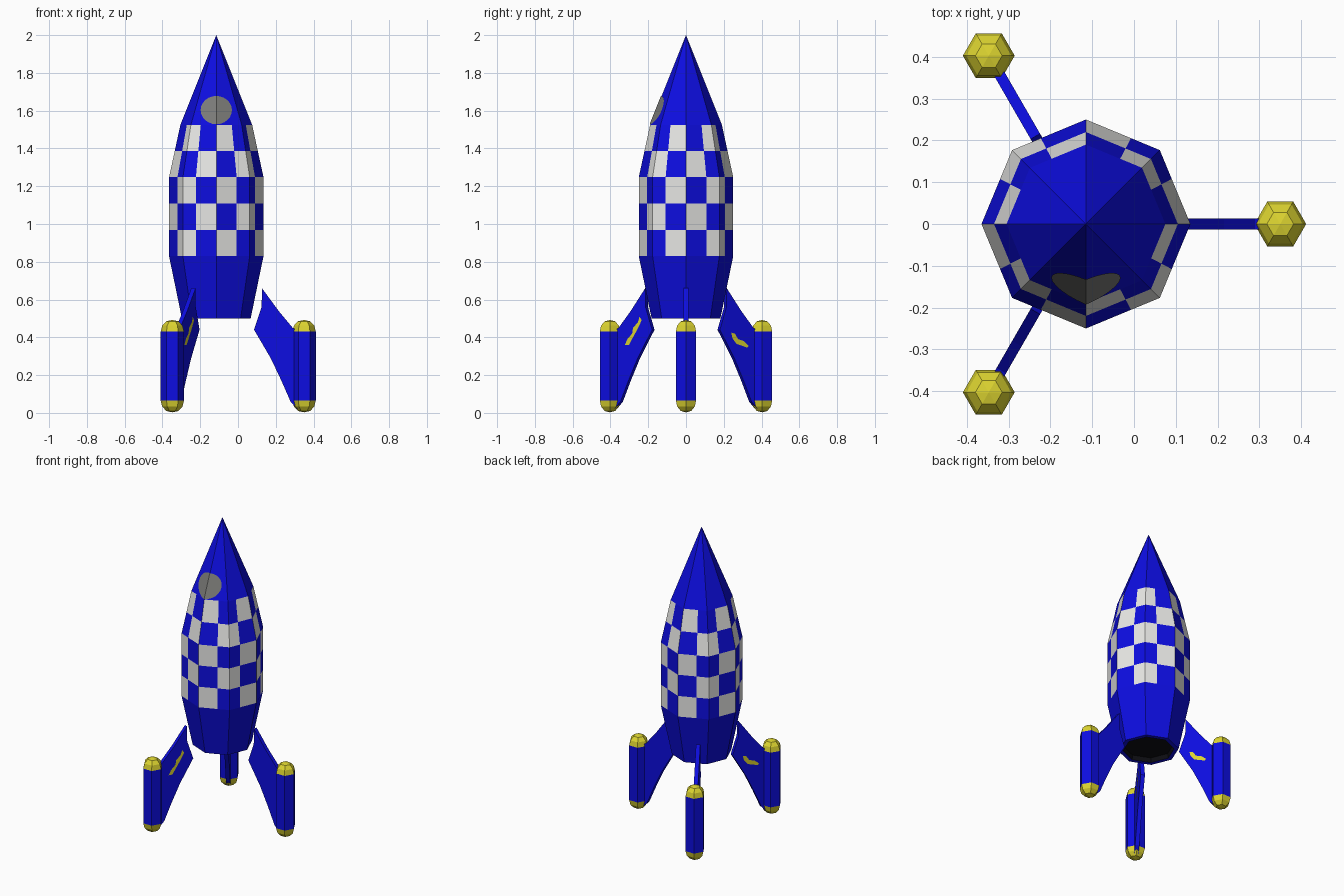
import bpy, bmesh, math

if "Cube" in bpy.data.objects:
    bpy.data.objects.remove(bpy.data.objects["Cube"])

AX = -0.115          # x of the hull axis
FOOT = 0.465         # distance of the foot pods from the axis


def material(name, r, g, b):
    m = bpy.data.materials.new(name)
    m.diffuse_color = (r, g, b, 1)
    m.use_nodes = True
    m.node_tree.nodes["Principled BSDF"].inputs["Base Color"].default_value = m.diffuse_color
    return m


BLUE = material("blue", 0.004, 0.004, 0.75)
WHITE = material("white", 0.8, 0.8, 0.78)
YELLOW = material("yellow", 0.72, 0.66, 0.03)
GREY = material("window grey", 0.2, 0.2, 0.19)
BLACK = material("nozzle black", 0.004, 0.004, 0.006)


def finish(name, bm, mats, angle=0.0, recalc=True):
    if recalc:
        bmesh.ops.recalc_face_normals(bm, faces=bm.faces[:])
    me = bpy.data.meshes.new(name)
    bm.to_mesh(me)
    bm.free()
    for m in mats:
        me.materials.append(m)
    ob = bpy.data.objects.new(name, me)
    ob.location = (AX, 0, 0)
    ob.rotation_euler = (0, 0, angle)
    bpy.context.collection.objects.link(ob)
    return ob


def lathe(section, profile, rule):
    """Sweep a unit section through (radius, z) rings; rule(row, col) gives the material."""
    bm = bmesh.new()
    rings = []
    for r, z in profile:
        if r == 0:
            rings.append([bm.verts.new((0, 0, z))] * len(section))
        else:
            rings.append([bm.verts.new((x * r, y * r, z)) for x, y in section])
    n = len(section)
    for i in range(len(rings) - 1):
        a, b = rings[i], rings[i + 1]
        for j in range(n):
            k = (j + 1) % n
            corners = list(dict.fromkeys([a[j], a[k], b[k], b[j]]))
            bm.faces.new(corners).material_index = rule(i, j)
    return bm


# Hull: octagon whose sides are cut so three checks fill each quarter turn
T = 0.61
octagon = [(math.cos(i * math.pi / 4), math.sin(i * math.pi / 4)) for i in range(8)]
section = []
for i in range(8):
    (x0, y0), (x1, y1) = octagon[i], octagon[(i + 1) % 8]
    t = T if i % 2 == 0 else 1 - T
    section += [(x0, y0), (x0 + (x1 - x0) * t, y0 + (y1 - y0) * t)]

hull = [(0, 0.53), (0.15, 0.53), (0.155, 0.5), (0.182, 0.5),
        (0.25, 0.83), (0.25, 0.967), (0.25, 1.108), (0.25, 1.248),
        (0.22, 1.386), (0.19, 1.525), (0, 2.0)]


def hull_rule(row, col):
    if row < 2:
        return 2
    if 4 <= row <= 8:
        check = (col // 4) * 3 + (0, 1, 1, 2)[col % 4]
        # the check just right of the front edge is white on odd rows
        return 1 if (check + row) % 2 == 1 else 0
    return 0


finish("hull", lathe(section, hull, hull_rule), [BLUE, WHITE, BLACK])

# Porthole: round plate folded over the front edge of the nose
bm = bmesh.new()
for side in (-1, 1):
    pts = []
    for i in range(13):
        a = math.pi * i / 12
        dx, z = 0.083 * math.sin(a), 1.603 + 0.075 * math.cos(a)
        r = 0.19 * (2.0 - z) / 0.475
        pts.append(bm.verts.new((side * dx, -r + 0.4142 * dx - 0.004, z)))
    if side == 1:
        pts.reverse()
    f = bm.faces.new(pts)
    f.normal_update()
    if f.normal.y > 0:
        f.normal_flip()
finish("porthole", bm, [GREY], recalc=False)

# Legs: fin plate and hexagonal foot pod, repeated three times
hexagon = [(math.cos(i * math.pi / 3), math.sin(i * math.pi / 3)) for i in range(6)]
pod = [(0, 0.003), (0.032, 0.01), (0.054, 0.034), (0.062, 0.066),
       (0.062, 0.43), (0.054, 0.462), (0.032, 0.485), (0, 0.492)]
fin = [(0.242, 0.66), (0.24, 0.56), (0.2, 0.44), (0.288, 0.29), (0.345, 0.17),
       (0.393, 0.06), (0.43, 0.02), (0.465, 0.02), (0.465, 0.42), (0.405, 0.45),
       (0.33, 0.54)]
long_mark = [(0.275, 0.51), (0.285, 0.48), (0.315, 0.45), (0.32, 0.42), (0.35, 0.39),
             (0.365, 0.36), (0.34, 0.36), (0.315, 0.4), (0.29, 0.44), (0.262, 0.49)]
short_mark = [(0.268, 0.425), (0.29, 0.42), (0.31, 0.39), (0.345, 0.38), (0.375, 0.355),
              (0.365, 0.345), (0.335, 0.355), (0.3, 0.365), (0.275, 0.395)]


def mark(name, outline, side, angle):
    """Thin paint patch on one side of a fin."""
    bm = bmesh.new()
    f = bm.faces.new([bm.verts.new((r, side * 0.0155, z)) for r, z in outline])
    f.normal_update()
    if f.normal.y * side < 0:
        f.normal_flip()
    finish(name, bm, [YELLOW], angle, recalc=False)


for label, turn in (("right", 0), ("back_left", 120), ("front_left", 240)):
    angle = math.radians(turn)
    bm = lathe(hexagon, pod, lambda row, col: 0 if row == 3 else 1)
    bmesh.ops.translate(bm, verts=bm.verts[:], vec=(FOOT, 0, 0))
    finish(label + "_foot_pod", bm, [BLUE, YELLOW], angle)

    bm = bmesh.new()
    face = bm.faces.new([bm.verts.new((r, -0.013, z)) for r, z in fin])
    ext = bmesh.ops.extrude_face_region(bm, geom=[face], use_keep_orig=True)
    moved = [g for g in ext["geom"] if isinstance(g, bmesh.types.BMVert)]
    bmesh.ops.translate(bm, verts=moved, vec=(0, 0.026, 0))
    finish(label + "_fin", bm, [BLUE], angle)

# Paint patches on the two left fins
mark("front_left_fin_mark", long_mark, 1, math.radians(240))
mark("front_left_fin_back_mark", short_mark, -1, math.radians(240))
mark("back_left_fin_mark", short_mark, -1, math.radians(120))
